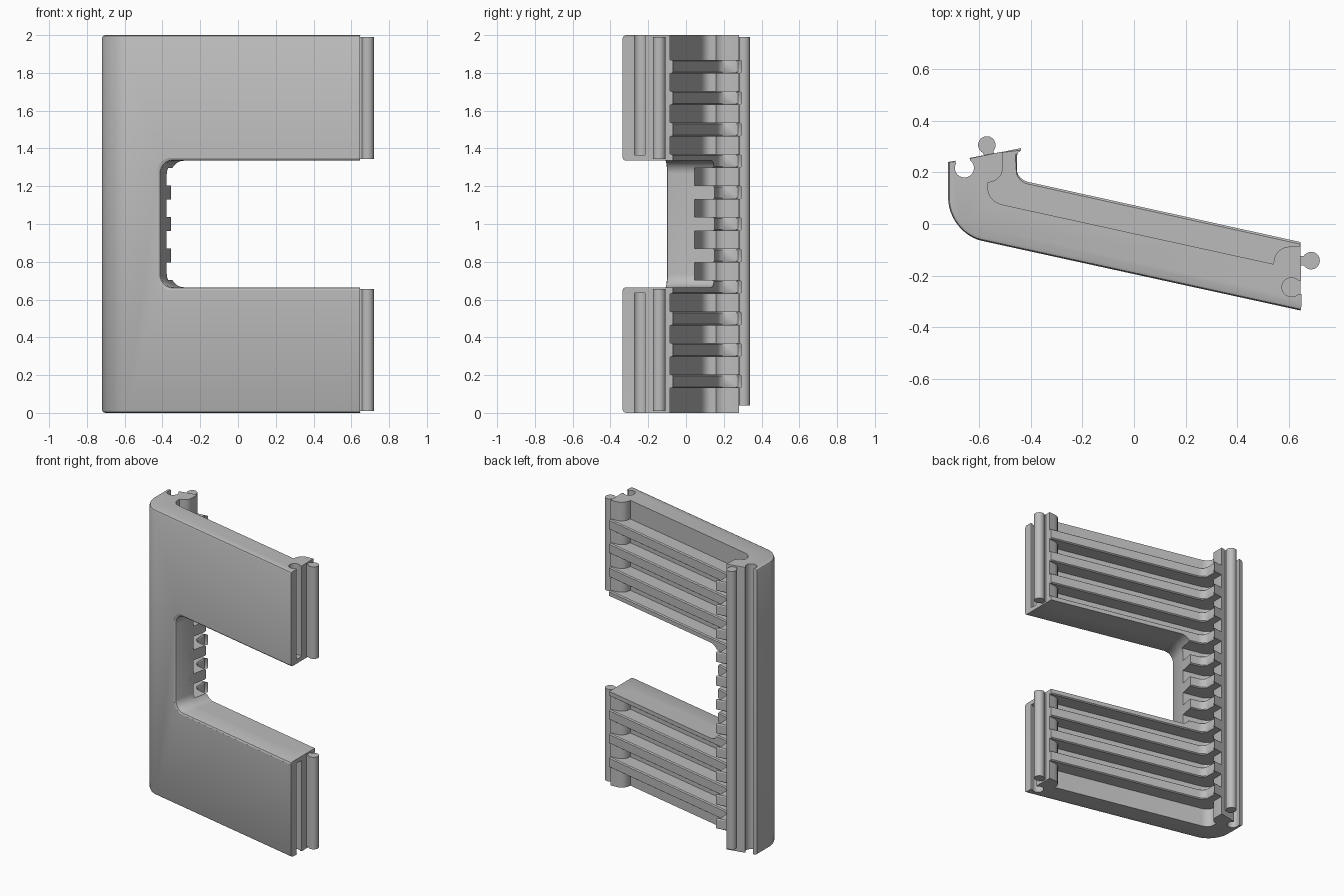
import bpy, bmesh
from math import sin, cos, asin, pi, atan2
from mathutils import Vector, Matrix

if "Cube" in bpy.data.objects:
    bpy.data.objects.remove(bpy.data.objects["Cube"])

grey = bpy.data.materials.new("plain grey")
grey.use_nodes = True
GREY = (0.5, 0.5, 0.5, 1)
grey.diffuse_color = GREY
grey.node_tree.nodes["Principled BSDF"].inputs["Base Color"].default_value = GREY

SLOPE = -atan2(0.27, 1.235)              # lean of the long wall
INWARD = Vector((-sin(SLOPE), cos(SLOPE)))
RIB_PITCH, RIB_COUNT = 0.1667, 11


def loft(name, stacks, matrix=Matrix()):
    """Each stack is a list of (outline, height); joined into one object."""
    bm = bmesh.new()
    for stack in stacks:
        rings = [[bm.verts.new((p[0], p[1], z)) for p in outline] for outline, z in stack]
        n = len(rings[0])
        for low, high in zip(rings, rings[1:]):
            for i in range(n):
                j = (i + 1) % n
                bm.faces.new((low[i], low[j], high[j], high[i]))
        bm.faces.new(rings[0])
        bm.faces.new(rings[-1])
    bm.transform(matrix)
    bmesh.ops.recalc_face_normals(bm, faces=bm.faces)
    mesh = bpy.data.meshes.new(name)
    bm.to_mesh(mesh)
    bm.free()
    mesh.materials.append(grey)
    ob = bpy.data.objects.new(name, mesh)
    bpy.context.collection.objects.link(ob)
    return ob


def rounded(a, corner, b, n=8):
    """Near-circular arc from a to b, tangent towards the corner."""
    a, c, b = Vector(a), Vector(corner), Vector(b)
    pts = []
    for i in range(n + 1):
        t = i / n
        wa, wc, wb = (1 - t) ** 2, 1.4 * t * (1 - t), t * t
        pts.append((a * wa + c * wc + b * wb) / (wa + wc + wb))
    return pts


def keyhole(x, y, angle, r, half, length):
    """Round head with a neck running off along the angle."""
    d = asin(half / r)
    pts = [(r * cos(d + (2 * pi - 2 * d) * i / 18), r * sin(d + (2 * pi - 2 * d) * i / 18))
           for i in range(19)]
    pts += [(length, -half), (length, half)]
    turn = Matrix.Rotation(angle, 2)
    return [Vector((x, y)) + turn @ Vector(p) for p in pts]


def cut(ob, *cutters):
    bpy.context.view_layer.objects.active = ob
    for c in cutters:
        mod = ob.modifiers.new("cut", "BOOLEAN")
        mod.operation, mod.solver, mod.object = "DIFFERENCE", "EXACT", c
        bpy.ops.object.modifier_apply(modifier=mod.name)


# Wall outline: long leaning front, rounded corner, back pocket, end posts
def wall_outline(inset):
    arc = rounded((-0.59, -0.065), (-0.72, -0.037), (-0.72, 0.1), 12)
    front = [(Vector((0.645, -0.335)), INWARD)]
    front += [(p, INWARD.lerp(Vector((1, 0)), i / 12)) for i, p in enumerate(arc)]
    front.append((Vector((-0.72, 0.24)), Vector((1, 0))))
    pts = [p + d * inset for p, d in front]
    pts += [Vector((-0.51, 0.28))]
    pts += rounded((-0.51, 0.205), (-0.515, 0.165), (-0.565, 0.16), 5)
    pts += rounded((-0.565, 0.13), (-0.565, 0.087), (-0.51, 0.075), 6)
    pts += [Vector((0.54, -0.155))]
    pts += rounded((0.543, -0.135), (0.55, -0.09), (0.6, -0.088), 5)
    pts += [Vector((0.645, -0.085))]
    return pts


wall = loft("wall", [[(wall_outline(e), z) for e, z in
                      ((0.018, 0), (0.005, 0.005), (0, 0.015),
                       (0, 1.985), (0.005, 1.995), (0.018, 2))]])


# Horizontal ribs filling the pocket
def rib_outline(inset):
    pts = [Vector((-0.53, 0.275)), Vector((-0.437, 0.294 - inset)),
           Vector((-0.452 - inset, 0.275 - inset))]
    pts += [p - INWARD * inset for p in
            rounded((-0.454, 0.21), (-0.454, 0.173), (-0.41, 0.163), 6)]
    pts += [Vector((0.645, -0.07)) - INWARD * inset, Vector((0.645, -0.15)),
            Vector((0.5, -0.18)), Vector((-0.5, 0.03)), Vector((-0.59, 0.1)),
            Vector((-0.59, 0.2))]
    return pts


ribs = loft("ribs", [[(rib_outline(e), 1 + (k - RIB_COUNT // 2) * RIB_PITCH + dz)
                      for e, dz in ((0.008, -0.036), (0, -0.03), (0, 0.03), (0.008, 0.036))]
                     for k in range(RIB_COUNT)])


# Side opening through the wall, flared at the front face
def opening_outline(grow):
    half, r, left = 0.335 + grow, 0.07, -grow
    low = rounded((left + r, -half), (left, -half), (left, r - half))
    high = [Vector((p.x, -p.y)) for p in reversed(low)]
    return [Vector((2, -half))] + low + high + [Vector((2, half))]


place = (Matrix.Translation((-0.41, -0.104, 1)) @ Matrix.Rotation(SLOPE, 4, "Z")
         @ Matrix.Rotation(pi / 2, 4, "X"))
opening = loft("opening_cutter", [[(opening_outline(g), -depth) for g, depth in
                                   ((0.015, -0.2), (0.015, 0), (0.004, 0.005),
                                    (0, 0.015), (0, 0.6))]], place)

# Sockets: one along the whole back edge, one in each arm end
back_socket = loft("back_socket_cutter", [[
    (keyhole(-0.657, 0.217, pi / 2 + SLOPE * -1, 0.037, 0.028, 0.1), z) for z in (-0.1, 2.1)]])
arm_shape = keyhole(0.61, -0.245, 0, 0.037, 0.027, 0.1)
arm_sockets = loft("arm_socket_cutter", [[(arm_shape, z) for z in span]
                                         for span in ((-0.1, 0.635), (1.365, 2.1))])

cut(wall, opening, back_socket, arm_sockets)
cut(ribs, opening)
for cutter in (opening, back_socket, arm_sockets):
    bpy.data.objects.remove(cutter)

# Connector rails that match the sockets
back_rail = loft("back_rail", [[(keyhole(-0.57, 0.306, -pi / 2 - SLOPE, 0.034, 0.02, 0.06), z)
                                for z in (0.04, 1.99)]])
rail_shape = keyhole(0.686, -0.142, pi, 0.034, 0.018, 0.06)
arm_rails = loft("arm_rails", [[(rail_shape, z) for z in span]
                               for span in ((0.01, 0.655), (1.345, 1.99))])

# Smooth the curved surfaces and keep the edges crisp
bpy.ops.object.select_all(action="DESELECT")
for ob in (wall, ribs, back_rail, arm_rails):
    ob.select_set(True)
bpy.context.view_layer.objects.active = wall
bpy.ops.object.shade_smooth_by_angle(angle=pi / 6)
